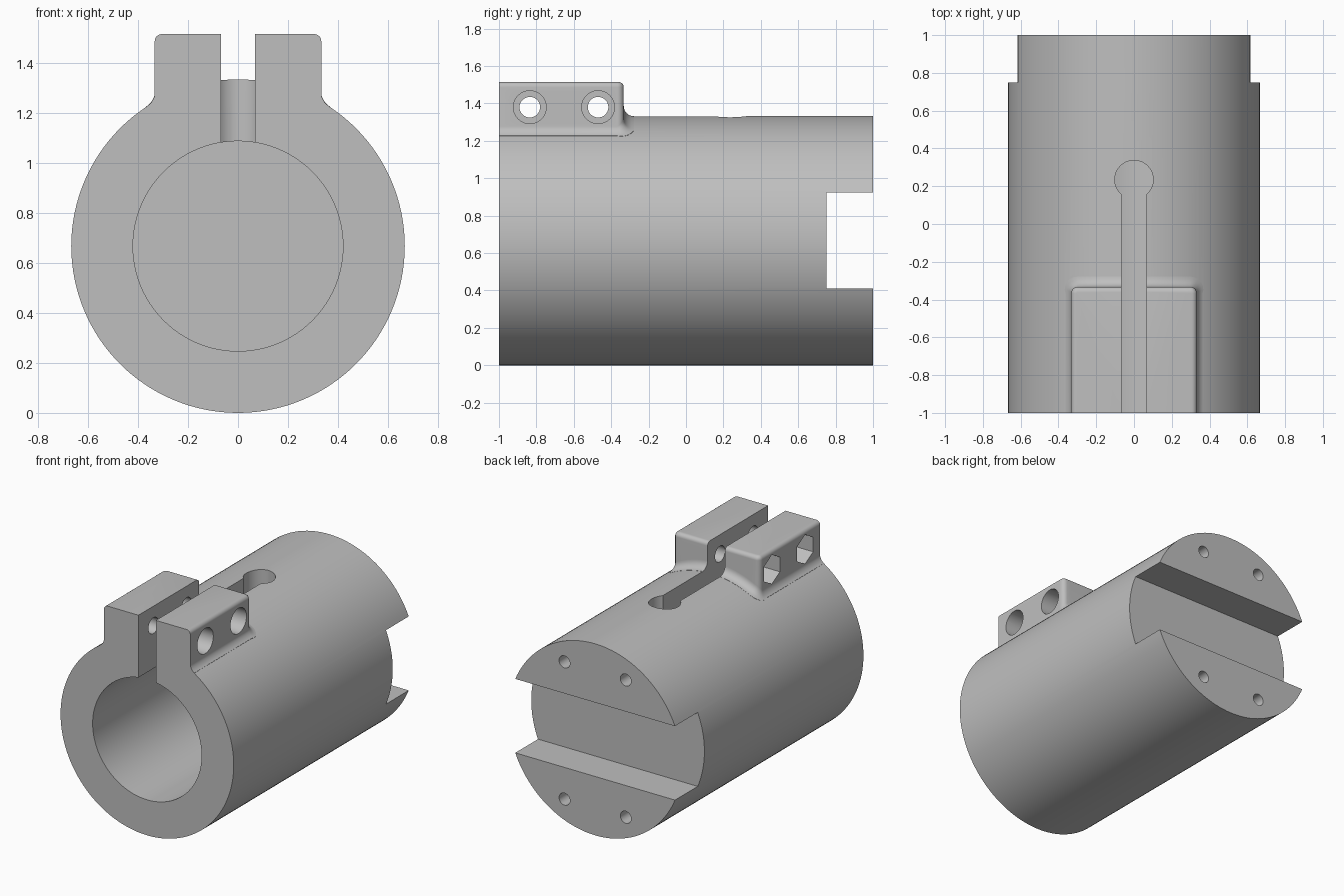
import bpy, bmesh
from math import sin, cos, pi, sqrt, radians
from mathutils import Matrix, Vector

if "Cube" in bpy.data.objects:
    bpy.data.objects.remove(bpy.data.objects["Cube"])

R = 0.667            # outer radius, also the height of the axis
BORE = 0.42
TOP = 1.515          # top of the clamp lugs
HALF, BACK = 0.333, -0.333   # lug half width and rear face
BOLT_Z, BOLT_Y = 1.38, (-0.835, -0.47)

steel = bpy.data.materials.new("plain grey metal")
steel.use_nodes = True
grey = (0.52, 0.52, 0.52, 1)
steel.diffuse_color = grey
steel.node_tree.nodes["Principled BSDF"].inputs["Base Color"].default_value = grey


def finish(name, bm):
    bmesh.ops.recalc_face_normals(bm, faces=bm.faces)
    mesh = bpy.data.meshes.new(name)
    bm.to_mesh(mesh)
    bm.free()
    mesh.materials.append(steel)
    ob = bpy.data.objects.new(name, mesh)
    bpy.context.collection.objects.link(ob)
    return ob


def rod(name, start, end, radius, sides=32):
    """Cylinder or prism between two points."""
    a, b = Vector(start), Vector(end)
    turn = (b - a).to_track_quat('Z', 'Y').to_matrix().to_4x4()
    bm = bmesh.new()
    bmesh.ops.create_cone(bm, cap_ends=True, segments=sides, radius1=radius,
                          radius2=radius, depth=(b - a).length,
                          matrix=Matrix.Translation((a + b) / 2) @ turn)
    return finish(name, bm)


def block(name, low, high):
    a, b = Vector(low), Vector(high)
    bm = bmesh.new()
    bmesh.ops.create_cube(bm, size=1, matrix=Matrix.Translation((a + b) / 2)
                          @ Matrix.Diagonal((b - a).to_4d()))
    return finish(name, bm)


def combine(target, tool, operation='DIFFERENCE'):
    mod = target.modifiers.new("cut", 'BOOLEAN')
    mod.object, mod.operation, mod.solver = tool, operation, 'EXACT'
    bpy.context.view_layer.objects.active = target
    bpy.ops.object.modifier_apply(modifier=mod.name)
    bpy.data.objects.remove(tool)


def clamp_lug():
    """Rounded lug whose foot flares smoothly into the tube."""
    corner, edge, steps = 0.035, 0.028, 6
    cx, cy = HALF - corner, BACK - corner
    half = [(HALF, -1.1, 1, 0)]
    for k in range(steps + 1):
        a = k * pi / 2 / steps
        half.append((cx + corner * cos(a), cy + corner * sin(a), cos(a), sin(a)))
    half += [(cx * (1 - i / 10), BACK, 0, 1) for i in range(1, 11)]
    outline = half + [(-x, y, -nx, ny) for x, y, nx, ny in reversed(half[:-1])]

    bm = bmesh.new()
    rings = []

    def ring(place):
        verts = []
        for x, y, nx, ny in outline:
            off, height, on_tube = place(0.03 + 0.025 * ny)
            px = x + nx * off
            z = height + (R + sqrt(R * R - px * px) if on_tube else 0)
            verts.append(bm.verts.new((px, y + ny * off, z)))
        rings.append(verts)

    ring(lambda f: (f, -0.2, True))
    for k in range(steps + 1):
        a = k * pi / 2 / steps
        ring(lambda f: (f * (1 - sin(a)), f * (1 - cos(a)) + 0.001, True))
    for k in range(steps + 1):
        a = k * pi / 2 / steps
        ring(lambda f: (-edge * (1 - cos(a)), TOP - edge * (1 - sin(a)), False))
    n = len(outline)
    for low, high in zip(rings, rings[1:]):
        for i in range(n):
            j = (i + 1) % n
            bm.faces.new((low[i], low[j], high[j], high[i]))
    bm.faces.new(rings[-1])
    # the buried underside follows the tube, so close it in strips
    base = rings[0]
    for i in range(n // 2):
        strip = (base[i], base[i + 1], base[n - 2 - i], base[n - 1 - i])
        bm.faces.new(list(dict.fromkeys(strip)))
    return finish("clamp_lug", bm)


# Tube with the lug joined on, trimmed flush at the front
body = rod("clamp_body", (0, -1.05, R), (0, 1, R), R, 128)
combine(body, clamp_lug(), 'UNION')
combine(body, block("front_trim", (-1, -1.5, -1), (1, -1, 2)))

# Blind bore, keyhole slot and rear cross channel
combine(body, rod("bore", (0, -1.2, R), (0, 0.36, R), BORE, 96))
combine(body, block("slot", (-0.067, -1.2, R), (0.067, 0.235, 2)))
combine(body, rod("slot_end", (0, 0.235, 0.8), (0, 0.235, 2), 0.102, 48))
combine(body, block("channel", (-1, 0.75, 0.41), (1, 1.2, 0.925)))

# Clamp bolts: through hole, round recess on one side, hex recess on the other
for y in BOLT_Y:
    combine(body, rod("bolt_hole", (-1, y, BOLT_Z), (1, y, BOLT_Z), 0.055))
    combine(body, rod("head_recess", (0.21, y, BOLT_Z), (1, y, BOLT_Z), 0.088))
    nut = rod("nut_recess", (0, 0, -1), (0, 0, -0.21), 0.102, 6)
    # stand the prism along x with a corner pointing up
    nut.data.transform(Matrix.Translation((0, y, BOLT_Z))
                       @ Matrix.Rotation(pi / 2, 4, 'Y')
                       @ Matrix.Rotation(pi / 2, 4, 'Z'))
    xs = [v.co.z for v in nut.data.vertices]
    if max(xs) - min(xs) < 0.19:
        nut.data.transform(Matrix.Translation((0, y, BOLT_Z))
                           @ Matrix.Rotation(pi / 6, 4, 'X')
                           @ Matrix.Translation((0, -y, -BOLT_Z)))
    combine(body, nut)

# Screw holes in the rear face
for sx in (-1, 1):
    for sz in (-1, 1):
        x, z = sx * 0.236, R + sz * 0.478
        combine(body, rod("screw_hole", (x, 0.7, z), (x, 1.2, z), 0.042, 24))

bpy.ops.object.select_all(action='DESELECT')
body.select_set(True)
bpy.context.view_layer.objects.active = body
bpy.ops.object.shade_smooth_by_angle(angle=radians(30))
